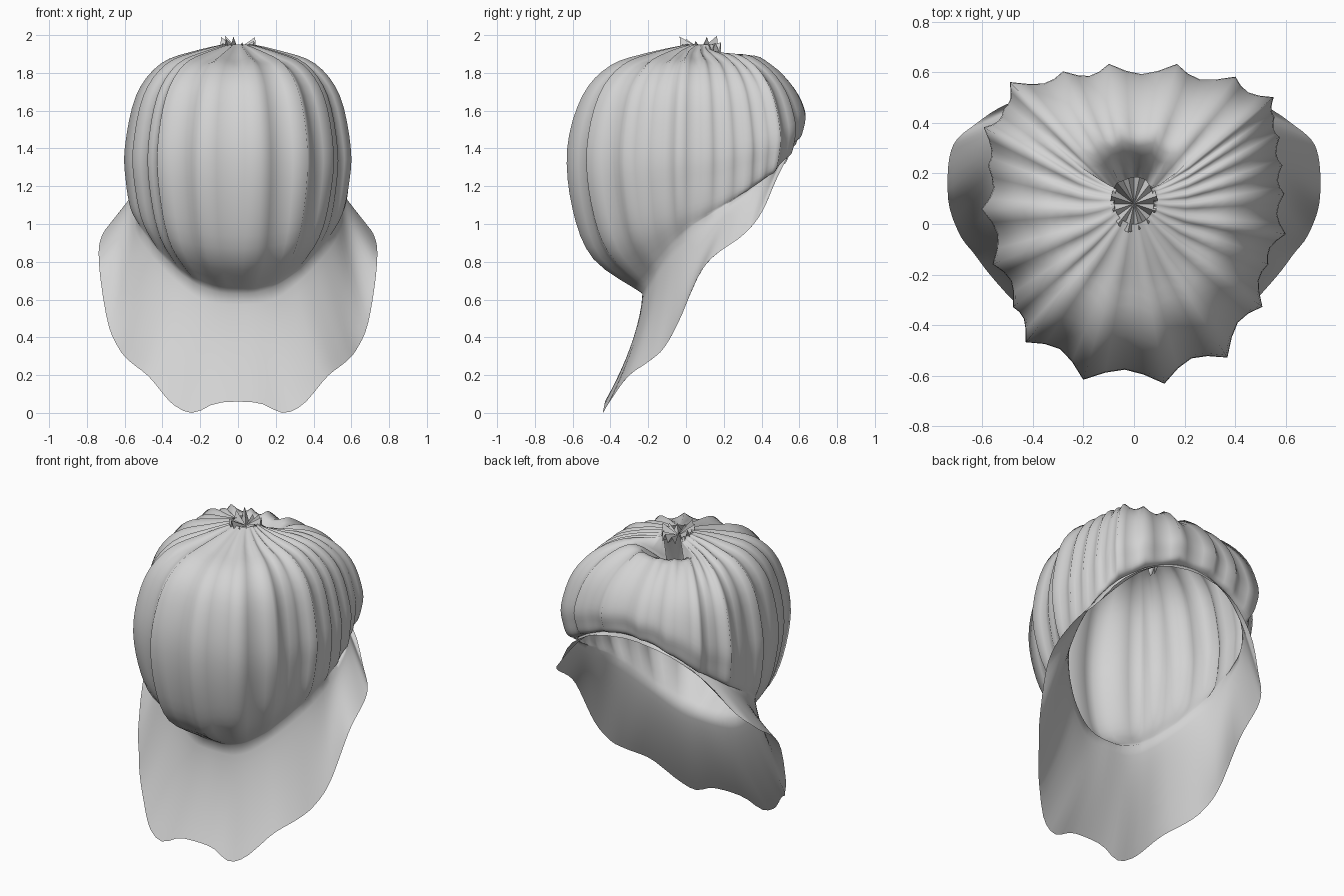
import bpy
import bmesh
import math
import random
from mathutils import Vector

random.seed(4)
if "Cube" in bpy.data.objects:
    bpy.data.objects.remove(bpy.data.objects["Cube"])

cloth = bpy.data.materials.new("pale_grey_cloth")
cloth.use_nodes = True
GREY = (0.65, 0.65, 0.65, 1)
cloth.diffuse_color = GREY
cloth.node_tree.nodes["Principled BSDF"].inputs["Base Color"].default_value = GREY

CAP_ROWS = 28
BRIM_ROWS = 10
FOLD_STEPS = 4
CENTRE_Y = 0.05

# Outer ridges of the pleats in plan, counterclockwise from the front
RIDGES = [(0.12, -0.63), (0.37, -0.53), (0.51, -0.33), (0.53, -0.16),
          (0.6, -0.04), (0.59, 0.12), (0.58, 0.23), (0.57, 0.34),
          (0.55, 0.42), (0.55, 0.5), (0.4, 0.58), (0.17, 0.63),
          (-0.1, 0.63), (-0.28, 0.6), (-0.49, 0.56), (-0.51, 0.45),
          (-0.59, 0.38), (-0.57, 0.23), (-0.6, 0.06), (-0.56, -0.16),
          (-0.48, -0.33), (-0.43, -0.47), (-0.2, -0.615)]

# Meridians of the cap: share of the plan radius and height, crown to neck
FRONT = [(0.07, 1.95), (0.35, 1.91), (0.66, 1.84), (0.88, 1.68),
         (1, 1.4), (0.96, 1.08), (0.8, 0.82), (0.42, 0.65)]
SIDE = [(0.07, 1.96), (0.36, 1.92), (0.68, 1.85), (0.9, 1.68),
        (1, 1.4), (0.99, 1.22), (0.95, 1.08), (0.88, 1)]
BACK = [(0.2, 1.64), (0.48, 1.88), (0.7, 1.84), (0.9, 1.72),
        (1, 1.6), (0.98, 1.51), (0.94, 1.46), (0.85, 1.43)]

# Neck seam and free edge of the brim, one half from front to back
NECK = [(0, -0.23, 0.63), (0.08, -0.23, 0.635), (0.16, -0.22, 0.655),
        (0.25, -0.19, 0.7), (0.35, -0.14, 0.78), (0.45, -0.06, 0.89),
        (0.52, 0.04, 0.99), (0.55, 0.19, 1.09), (0.53, 0.35, 1.2),
        (0.42, 0.47, 1.31), (0.26, 0.53, 1.4), (0.12, 0.55, 1.44),
        (0, 0.56, 1.45)]
EDGE = [(0, -0.43, 0.06), (0.12, -0.43, 0.05), (0.24, -0.44, 0),
        (0.35, -0.41, 0.05), (0.47, -0.31, 0.19), (0.57, -0.2, 0.27),
        (0.63, -0.12, 0.34), (0.69, -0.04, 0.48), (0.735, 0.1, 0.78),
        (0.72, 0.3, 0.94), (0.62, 0.4, 1.06), (0.49, 0.48, 1.24),
        (0.27, 0.55, 1.38), (0, 0.57, 1.43)]


def spline(points, t):
    """Smooth curve through the points, t from 0 to 1."""
    last = len(points) - 1
    i = min(int(t * last), last - 1)
    f = t * last - i
    a, b, c, d = [Vector(points[min(max(k, 0), last)]) for k in range(i - 1, i + 3)]
    return b + (c - a) * (f / 2) + (a * 2 - b * 5 + c * 4 - d) * (f * f / 2) \
        + (b * 3 - a - c * 3 + d) * (f ** 3 / 2)


def half_loop(points, angle):
    """Point on a mirrored loop at an angle from the front."""
    point = spline(points, min(angle, 2 * math.pi - angle) / math.pi)
    if angle > math.pi:
        point.x = -point.x
    return point


def pleat_columns():
    """Angle, plan radius and valley depth of every column."""
    polar = [(math.atan2(x, CENTRE_Y - y) % (2 * math.pi),
              math.hypot(x, y - CENTRE_Y)) for x, y in RIDGES]
    polar.append((polar[0][0] + 2 * math.pi, polar[0][1]))
    columns = []
    for (a0, r0), (a1, r1) in zip(polar, polar[1:]):
        for step in range(FOLD_STEPS):
            f = step / FOLD_STEPS
            valley = math.sin(math.pi * f)
            depth = min(0.1, (a1 - a0) / 4) * valley
            radius = (r0 + (r1 - r0) * f) * (1 - depth)
            columns.append(((a0 + (a1 - a0) * f) % (2 * math.pi), radius, valley))
    return columns


COLUMNS = pleat_columns()


def body_point(column, v):
    angle, plan, valley = COLUMNS[column]
    cos, sin = math.cos(angle), math.sin(angle)
    ends = FRONT if cos > 0 else BACK
    share, z = spline(ends, v) * cos * cos + spline(SIDE, v) * sin * sin
    # Pleats sink between ridges around the crown
    z -= 0.025 * valley * max(0, 1 - abs(v - 0.2) * 5)
    return Vector((plan * share * sin, CENTRE_Y - plan * share * cos, z))


def cap_point(column, v):
    angle = COLUMNS[column][0]
    point = body_point(column, v)
    point += (half_loop(NECK, angle) - body_point(column, 1)) * v ** 5
    # Crown pleats meet at the gather; the back panel tucks under it
    pull = max(0, 1 - v * 7)
    if math.cos(angle) > -0.66:
        knot = Vector((0.08 * math.sin(angle), 0.09 - 0.09 * math.cos(angle), 1.95))
        point = point.lerp(knot, pull)
    else:
        point.z -= 0.06 * pull * COLUMNS[column][2]
    return point


def brim_point(column, v):
    angle = COLUMNS[column][0]
    neck, edge = half_loop(NECK, angle), half_loop(EDGE, angle)
    # Falls straight from the neck in front, then flares
    point = neck.lerp(edge, v ** (1.25 + 0.35 * math.cos(angle)))
    point.z = neck.z + (edge.z - neck.z) * v
    return point


def garment_point(column, v):
    """Cap and brim in one cloth, so the neck folds softly."""
    row = v * (CAP_ROWS + BRIM_ROWS)
    if row <= CAP_ROWS:
        return cap_point(column, row / CAP_ROWS)
    return brim_point(column, row / BRIM_ROWS - CAP_ROWS / BRIM_ROWS)


def add_sheet(name, rows, columns, locate, smooth_angle):
    """Closed ring of quads, rows running downward."""
    bm = bmesh.new()
    grid = [[bm.verts.new(locate(c, r / (rows - 1))) for c in range(columns)]
            for r in range(rows)]
    for r in range(rows - 1):
        for c in range(columns):
            n = (c + 1) % columns
            bm.faces.new((grid[r][c], grid[r + 1][c], grid[r + 1][n], grid[r][n]))
    mesh = bpy.data.meshes.new(name)
    bm.to_mesh(mesh)
    bm.free()
    mesh.materials.append(cloth)
    obj = bpy.data.objects.new(name, mesh)
    bpy.context.collection.objects.link(obj)
    bpy.ops.object.select_all(action='DESELECT')
    obj.select_set(True)
    bpy.context.view_layer.objects.active = obj
    bpy.ops.object.shade_smooth_by_angle(angle=math.radians(smooth_angle))


add_sheet("pleated_cap_with_brim", CAP_ROWS + BRIM_ROWS + 1, len(COLUMNS),
          garment_point, 150)

# Crumpled tuft where the pleats are gathered
TUFT_SIDES = 24
spikes = [random.uniform(0.3, 1) for _ in range(TUFT_SIDES)]


def tuft_point(column, v):
    angle = 2 * math.pi * column / TUFT_SIDES
    spread = 1.002 - v
    radius = 0.12 * spread * (0.8 + 0.2 * spikes[column])
    lift = spikes[column] if column % 2 else -0.2
    return Vector((0.8 * radius * math.sin(angle), 0.08 - radius * math.cos(angle),
                   1.925 + 0.075 * spread * lift))


add_sheet("gather_tuft", 4, TUFT_SIDES, tuft_point, 20)
